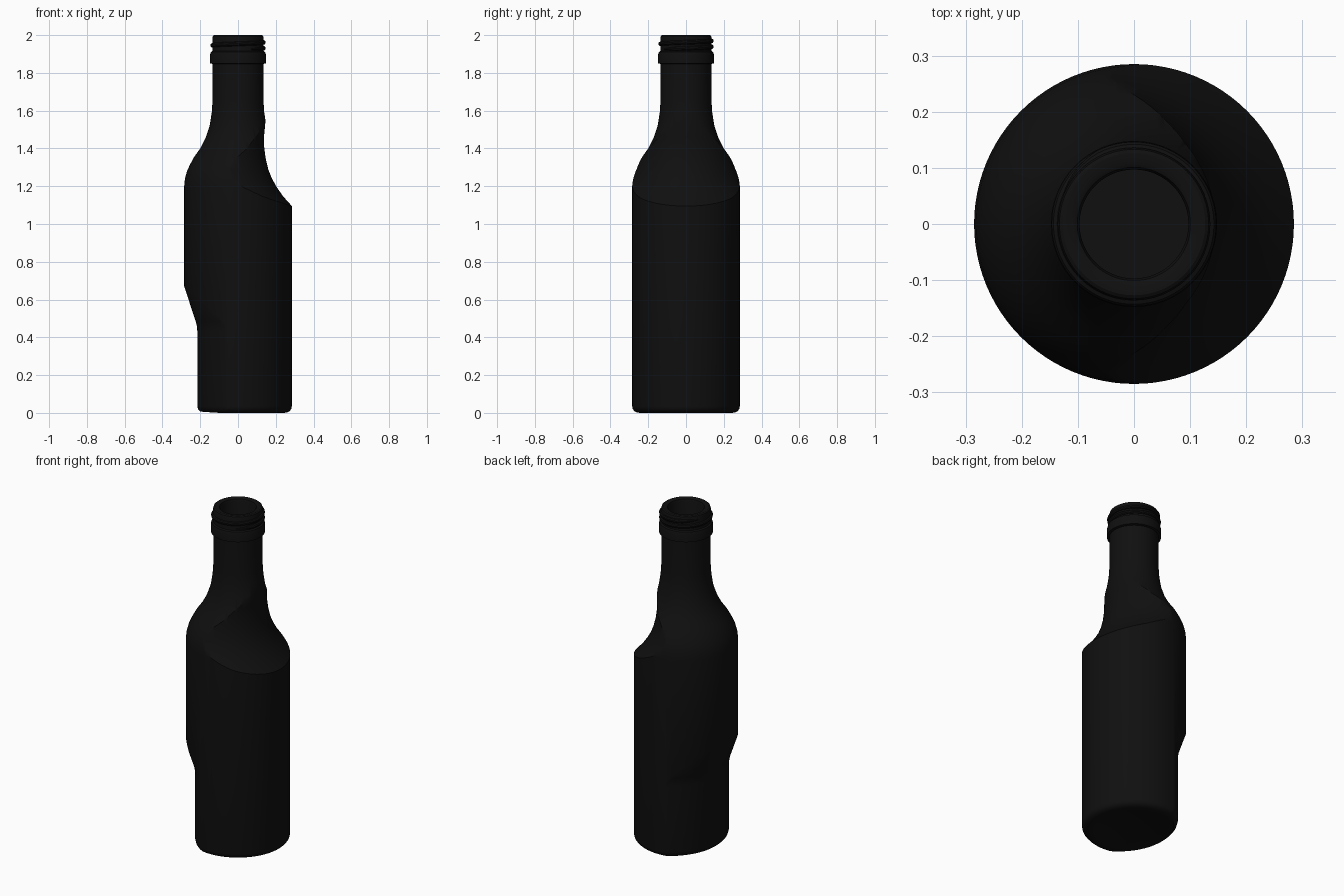
import bpy, bmesh, math

if "Cube" in bpy.data.objects:
    bpy.data.objects.remove(bpy.data.objects["Cube"])

SEG = 96
black = bpy.data.materials.new("black_glass")
black.diffuse_color = (0.005, 0.005, 0.005, 1)
black.use_nodes = True
black.node_tree.nodes["Principled BSDF"].inputs["Base Color"].default_value = black.diffuse_color


def lathe(name, profile, cx=0.0):
    """Revolve a closed (radius, z) profile around the vertical axis at x = cx."""
    bm = bmesh.new()
    rings = []
    for r, z in profile:
        if r == 0:
            rings.append([bm.verts.new((cx, 0, z))] * SEG)
        else:
            rings.append([bm.verts.new((cx + r * math.cos(2 * math.pi * i / SEG),
                                        r * math.sin(2 * math.pi * i / SEG), z))
                          for i in range(SEG)])
    for a, b in zip(rings, rings[1:]):
        for i in range(SEG):
            j = (i + 1) % SEG
            bm.faces.new(list(dict.fromkeys((a[i], a[j], b[j], b[i]))))
    bmesh.ops.recalc_face_normals(bm, faces=bm.faces[:])
    mesh = bpy.data.meshes.new(name)
    bm.to_mesh(mesh)
    bm.free()
    ob = bpy.data.objects.new(name, mesh)
    bpy.context.collection.objects.link(ob)
    return ob


def activate(ob):
    bpy.ops.object.select_all(action='DESELECT')
    ob.select_set(True)
    bpy.context.view_layer.objects.active = ob


# Bottle: punt, wall, shoulder, neck, collar, lip, then the hollow inside
outer = [(0, .03), (.14, .022), (.215, .004), (.235, 0), (.255, .001), (.272, .008),
         (.282, .02), (.285, .035), (.285, 1.2), (.281, 1.24), (.27, 1.28), (.254, 1.315),
         (.232, 1.355), (.2, 1.4), (.172, 1.455), (.15, 1.52), (.139, 1.59), (.135, 1.65),
         (.135, 1.848), (.148, 1.851), (.148, 1.895), (.144, 1.91), (.136, 1.915),
         (.136, 1.985), (.133, 1.996), (.127, 2.0)]
inner = [(.108, 2.0), (.101, 1.996), (.097, 1.985), (.097, 1.4), (.12, 1.25),
         (.18, 1.08), (.19, 1.0), (.19, .1), (.17, .07), (0, .07)]
bottle = lathe("bottle", outer + inner)

# Off-centre lathed shapes that trim the lower left side and the right shoulder
low = lathe("lower_trim", [(0, -.005), (.288, -.005), (.31, .006), (.321, .018), (.325, .035),
                           (.325, .43), (.328, .46), (.334, .485), (.395, .67), (.5, .98),
                           (.5, 2.2), (0, 2.2)], .11)
c = .11
curve = [(.285, 1.095), (.24, 1.145), (.205, 1.195), (.18, 1.24), (.16, 1.29),
         (.146, 1.35), (.1385, 1.41), (.1375, 1.46), (.17, 1.8), (.2, 2.2)]
high = lathe("shoulder_trim", [(0, -.1), (.5, -.1), (.5, .985)]
             + [(r + c, z) for r, z in curve] + [(0, 2.2)], -c)

activate(bottle)
for cutter in (low, high):
    cutter.hide_render = True
    mod = bottle.modifiers.new("trim", 'BOOLEAN')
    mod.operation = 'INTERSECT'
    mod.solver = 'EXACT'
    mod.object = cutter
    bpy.ops.object.modifier_apply(modifier=mod.name)
    bpy.data.objects.remove(cutter)

# Screw thread: tapered helix around the mouth
data = bpy.data.curves.new("screw_thread", 'CURVE')
data.dimensions = '3D'
data.bevel_depth = .012
data.bevel_resolution = 3
data.use_fill_caps = True
spline = data.splines.new('POLY')
N = 120
spline.points.add(N)
for i, p in enumerate(spline.points):
    t = i / N
    a = math.radians(-60) + t * 1.6 * 2 * math.pi
    p.co = (.135 * math.cos(a), .135 * math.sin(a), 1.925 + .05 * t, 1)
    p.radius = min(1, .2 + 12 * min(t, 1 - t))
thread = bpy.data.objects.new("screw_thread", data)
bpy.context.collection.objects.link(thread)
activate(thread)
bpy.ops.object.convert(target='MESH')
thread = bpy.context.object

for ob in (bottle, thread):
    ob.data.materials.clear()
    ob.data.materials.append(black)
    activate(ob)
    bpy.ops.object.shade_smooth_by_angle(angle=math.radians(30))
